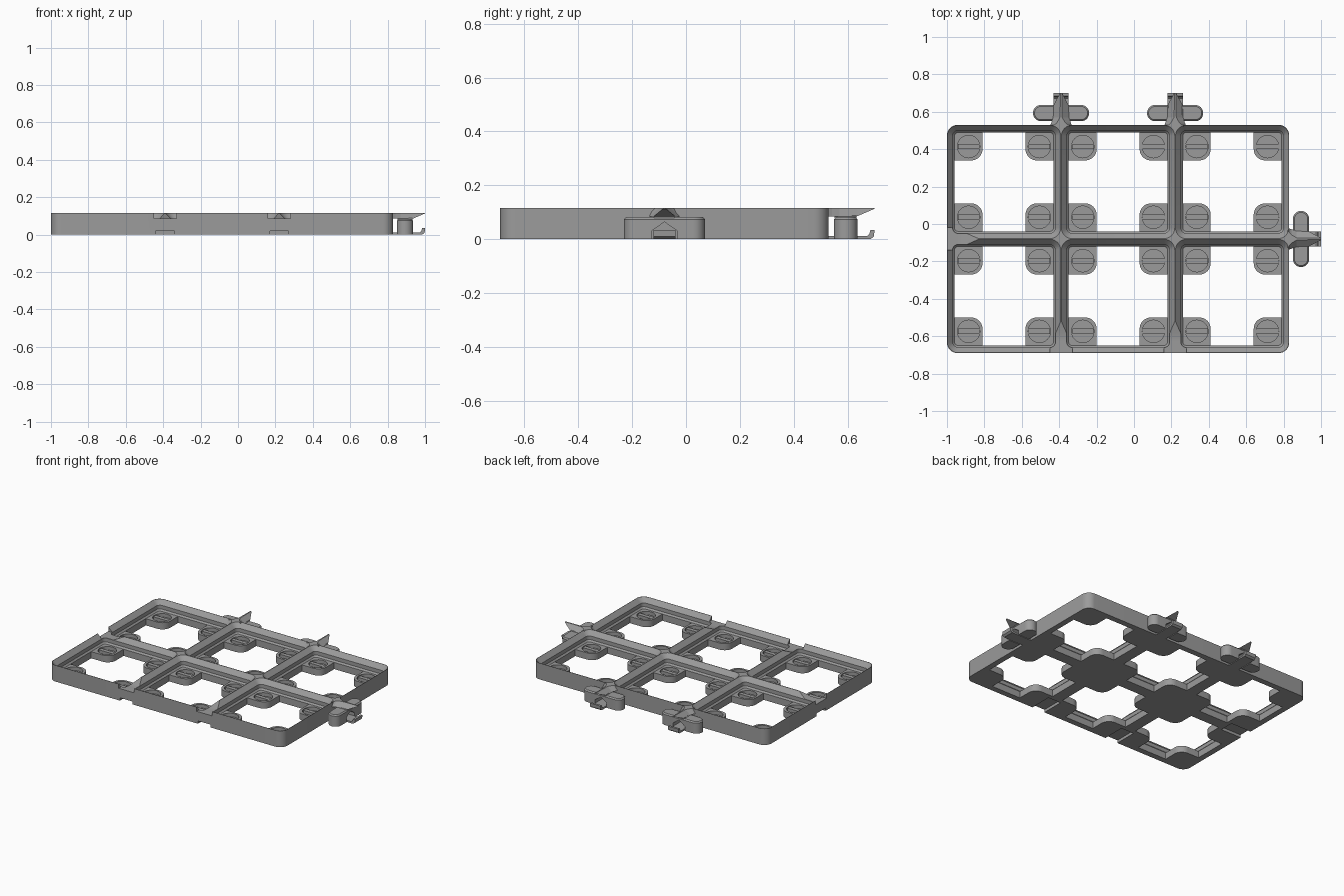
import bpy, bmesh
from math import sin, cos, pi
from mathutils import Matrix, Vector

cube = bpy.data.objects.get("Cube")
if cube:
    bpy.data.objects.remove(cube, do_unlink=True)

grey = bpy.data.materials.new("mid grey plastic")
grey.use_nodes = True
COLOUR = (0.33, 0.33, 0.33, 1)
grey.diffuse_color = COLOUR
grey.node_tree.nodes["Principled BSDF"].inputs["Base Color"].default_value = COLOUR

# Main sizes
HALF = 0.305
TOP = 0.115
PAD_Z = 0.047
XS = [-0.695, -0.085, 0.525]
YS = [-0.385, 0.225]
LEFT, RIGHT, FRONT, BACK = -1.0, 0.83, -0.69, 0.53
SEAM_X = [-0.39, 0.22]
SEAM_Y = -0.08
CELLS = [(x, y) for x in XS for y in YS]


def rounded_rect(hx, hy, r, n=8):
    pts = []
    for k, (sx, sy) in enumerate([(1, 1), (-1, 1), (-1, -1), (1, -1)]):
        for i in range(n + 1):
            a = (k + i / n) * pi / 2
            pts.append((sx * (hx - r) + r * cos(a), sy * (hy - r) + r * sin(a)))
    return pts


def at_z(points, z):
    return [(x, y, z) for x, y in points]


def loft(bm, rings, matrix=Matrix()):
    """Skin a closed solid through rings of equal length."""
    rows = [[bm.verts.new(matrix @ Vector(p)) for p in ring] for ring in rings]
    n = len(rows[0])
    for a, b in zip(rows, rows[1:]):
        for i in range(n):
            j = (i + 1) % n
            bm.faces.new((a[i], a[j], b[j], b[i]))
    bm.faces.new(rows[0][::-1])
    bm.faces.new(rows[-1])


def prism_v(bm, profile, half, matrix):
    """Extrude an outward/height profile sideways."""
    loft(bm, [[(u, v, z) for u, z in profile] for v in (-half, half)], matrix)


def finish(name, bm):
    bmesh.ops.recalc_face_normals(bm, faces=bm.faces)
    mesh = bpy.data.meshes.new(name)
    bm.to_mesh(mesh)
    bm.free()
    mesh.materials.append(grey)
    ob = bpy.data.objects.new(name, mesh)
    bpy.context.collection.objects.link(ob)
    return ob


def select(ob):
    bpy.ops.object.select_all(action='DESELECT')
    ob.select_set(True)
    bpy.context.view_layer.objects.active = ob


def cut(ob, cutter):
    cutter.hide_render = True
    mod = ob.modifiers.new("cut", 'BOOLEAN')
    mod.operation = 'DIFFERENCE'
    mod.solver = 'EXACT'
    mod.object = cutter
    select(ob)
    bpy.ops.object.modifier_apply(modifier=mod.name)
    bpy.data.objects.remove(cutter, do_unlink=True)


def smooth(ob):
    select(ob)
    bpy.ops.object.shade_smooth_by_angle(angle=pi / 7)


def edge_frame(x, y, turn):
    return Matrix.Translation((x, y, 0)) @ Matrix.Rotation(turn, 4, 'Z')


# Frame blank
bm = bmesh.new()
plan = [(x + (LEFT + RIGHT) / 2, y + (FRONT + BACK) / 2)
        for x, y in rounded_rect((RIGHT - LEFT) / 2, (BACK - FRONT) / 2, 0.056)]
loft(bm, [at_z(plan, 0), at_z(plan, TOP)])
frame = finish("grid_frame", bm)

# Stepped pockets: chamfer, straight wall, small chamfer
bm = bmesh.new()
pocket = [(PAD_Z, 0.264, 0.018), (0.058, 0.274, 0.028), (0.084, 0.274, 0.028),
          (TOP, 0.303, 0.057), (0.15, 0.303, 0.057)]
for x, y in CELLS:
    loft(bm, [at_z(rounded_rect(h, h, r), z) for z, h, r in pocket],
         Matrix.Translation((x, y, 0)))
cut(frame, finish("pocket_cutter", bm))

# Through openings that leave a rounded pad in every corner
IN, OUT, R = 0.115, 0.264, 0.06
quarter = [(OUT, IN)]
for i in range(9):
    a = 1.5 * pi - i * pi / 16
    quarter.append((IN + R + R * cos(a), IN + R + R * sin(a)))
quarter.append((IN, OUT))
opening = []
for k in range(4):
    c, s = round(cos(k * pi / 2)), round(sin(k * pi / 2))
    opening += [(c * x - s * y, s * x + c * y) for x, y in quarter]
bm = bmesh.new()
for x, y in CELLS:
    loft(bm, [at_z(opening, -0.02), at_z(opening, 0.056)], Matrix.Translation((x, y, 0)))
cut(frame, finish("opening_cutter", bm))

# Round recesses in the pads
PADS = [(x + sx * 0.189, y + sy * 0.189) for x, y in CELLS for sx in (-1, 1) for sy in (-1, 1)]
bm = bmesh.new()
disc = rounded_rect(0.06, 0.06, 0.0599, 6)
for x, y in PADS:
    loft(bm, [at_z(disc, 0.022), at_z(disc, 0.055)], Matrix.Translation((x, y, 0)))
cut(frame, finish("recess_cutter", bm))

# Sockets in the left and front edges, above and below
SOCKETS = [edge_frame(LEFT, SEAM_Y, 0)] + [edge_frame(x, FRONT, pi / 2) for x in SEAM_X]
high = [(-0.03, 0.085), (0.105, 0.085), (0.19, 0.125), (-0.03, 0.125)]
low = [(-0.03, -0.02), (0.16, -0.02), (0.16, 0.02), (-0.03, 0.02)]
for name, profile, half in (("high", high, 0.06), ("low", low, 0.05)):
    bm = bmesh.new()
    for m in SOCKETS:
        prism_v(bm, profile, half, m)
    cut(frame, finish(name + "_socket_cutter", bm))
smooth(frame)

# Cross bars in the recesses
bm = bmesh.new()
for x, y in PADS:
    loft(bm, [at_z(rounded_rect(0.058, 0.014, 0.002, 1), z) for z in (0.02, 0.042)],
         Matrix.Translation((x, y, 0)))
finish("recess_bars", bm)

# Connectors on the right and back edges
PLUGS = [("right", edge_frame(RIGHT, SEAM_Y, 0))]
PLUGS += [(n, edge_frame(x, BACK, pi / 2)) for n, x in zip(("back_right_side", "back_left_side"), SEAM_X)]
# outward position, base half width, top half width, base height
ridge = [(-0.01, 0.06, 0.045, 0.085), (0.012, 0.052, 0.022, 0.085), (0.04, 0.042, 0.006, 0.085),
         (0.105, 0.04, 0.004, 0.085), (0.17, 0.006, 0.004, 0.113)]
hook = [(-0.01, 0), (0.155, 0), (0.168, 0.01), (0.17, 0.035), (0.155, 0.035),
        (0.15, 0.018), (0.142, 0.012), (-0.01, 0.012)]
house = [(-0.046, -0.02), (0.046, -0.02), (0.046, 0.032), (0, 0.064), (-0.046, 0.032)]
for name, m in PLUGS:
    # rounded post with an arched passage
    bm = bmesh.new()
    post = [(0, 0), (0, 0.074), (0.008, 0.082)]
    loft(bm, [at_z(rounded_rect(0.0435 - i, 0.15 - i, 0.043 - i), z) for i, z in post],
         m @ Matrix.Translation((0.063, 0, 0)))
    ob = finish(name + "_post", bm)
    bm = bmesh.new()
    loft(bm, [[(u, v, z) for v, z in house] for u in (0.005, 0.13)], m)
    cut(ob, finish("passage_cutter", bm))
    smooth(ob)

    # pointed ridge joined to the post
    bm = bmesh.new()
    loft(bm, [[(u, -b, z), (u, b, z), (u, t, TOP), (u, -t, TOP)] for u, b, t, z in ridge], m)
    prism_v(bm, [(0.022, 0.078), (0.104, 0.078), (0.104, 0.088), (0.022, 0.088)], 0.038, m)
    finish(name + "_ridge", bm)

    # springy hook at the bottom
    bm = bmesh.new()
    prism_v(bm, hook, 0.041, m)
    smooth(finish(name + "_hook", bm))
